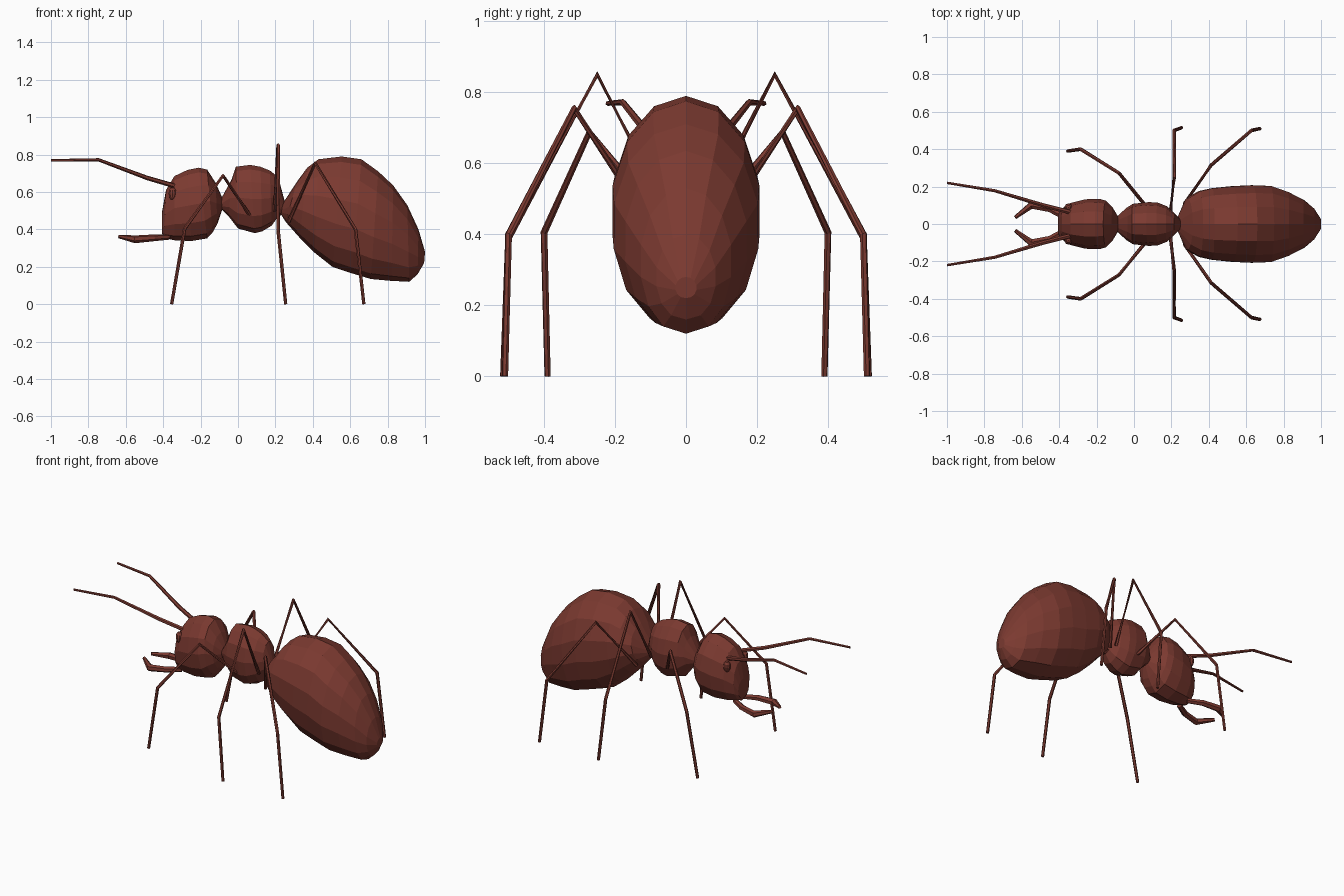
import bpy, bmesh, math
from mathutils import Vector

if "Cube" in bpy.data.objects:
    bpy.data.objects.remove(bpy.data.objects["Cube"])

shell = bpy.data.materials.new("red_brown_shell")
shell.diffuse_color = (0.2, 0.042, 0.03, 1)
shell.use_nodes = True
shell.node_tree.nodes["Principled BSDF"].inputs["Base Color"].default_value = shell.diffuse_color


def skin(name, rings):
    """Join rings of points into a closed, flat-faced body."""
    bm = bmesh.new()
    loops = [[bm.verts.new(p) for p in ring] for ring in rings]
    n = len(loops[0])
    for a, b in zip(loops, loops[1:]):
        for i in range(n):
            j = (i + 1) % n
            bm.faces.new((a[i], a[j], b[j], b[i]))
    bm.faces.new(loops[0])
    bm.faces.new(loops[-1])
    bmesh.ops.recalc_face_normals(bm, faces=bm.faces)
    mesh = bpy.data.meshes.new(name)
    bm.to_mesh(mesh)
    bm.free()
    mesh.materials.append(shell)
    ob = bpy.data.objects.new(name, mesh)
    bpy.context.collection.objects.link(ob)
    return ob


def loft(name, sections, sides=14, square=0.85):
    """Each section: top x, top z, bottom x, bottom z, half width."""
    rings = []
    for xt, zt, xb, zb, w in sections:
        top, low = Vector((xt, 0, zt)), Vector((xb, 0, zb))
        mid, half = (top + low) / 2, (top - low) / 2
        ring = []
        for i in range(sides):
            a = 2 * math.pi * i / sides
            c, s = math.cos(a), math.sin(a)
            if c < 0:  # fuller underside
                s = math.copysign(abs(s) ** square, s)
            ring.append(mid + half * c + Vector((0, w * s, 0)))
        rings.append(ring)
    return skin(name, rings)


def tube(name, points, radii, side, sides=6):
    """Tapered limb along a path; side = -1 or 1 mirrors it in y."""
    pts = [Vector((x, y * side, z)) for x, y, z in points]
    rings = []
    for i, p in enumerate(pts):
        d = Vector((0, 0, 0))
        if i > 0:
            d += (p - pts[i - 1]).normalized()
        if i < len(pts) - 1:
            d += (pts[i + 1] - p).normalized()
        d.normalize()
        u = d.cross(Vector((0.3, side, 0.1))).normalized()
        v = d.cross(u)
        rings.append([p + radii[i] * (u * math.cos(2 * math.pi * k / sides)
                                      + v * math.sin(2 * math.pi * k / sides))
                      for k in range(sides)])
    return skin(name, rings)


# Three body sections
loft("head", [
    (-.08, .56, -.085, .505, .035), (-.12, .65, -.11, .43, .09),
    (-.165, .72, -.135, .385, .125), (-.21, .73, -.165, .352, .135),
    (-.27, .718, -.25, .338, .132), (-.34, .685, -.34, .342, .112),
    (-.385, .61, -.395, .355, .08), (-.405, .50, -.405, .375, .055)], 12)
loft("thorax", [
    (-.09, .565, -.09, .51, .04), (-.035, .665, -.05, .47, .085),
    (-.012, .735, .0, .405, .108), (.065, .745, .09, .38, .117),
    (.12, .735, .13, .39, .115), (.17, .715, .18, .42, .095),
    (.215, .68, .215, .47, .06), (.25, .55, .24, .48, .03)], 12)
loft("abdomen", [
    (.24, .54, .23, .48, .04), (.315, .655, .255, .44, .14),
    (.37, .73, .33, .355, .18), (.43, .775, .41, .275, .196),
    (.555, .79, .505, .20, .207), (.66, .775, .61, .165, .212),
    (.75, .71, .71, .135, .208), (.83, .635, .82, .125, .175),
    (.905, .53, .915, .12, .13), (.965, .40, .96, .16, .085),
    (1.0, .28, .995, .22, .03)])

# Leg paths: hip, knee, ankle, foot
legs = {
    "front_leg": [(.06, .10, .48), (-.08, .272, .688), (-.285, .4, .405), (-.355, .39, 0)],
    "middle_leg": [(.195, .07, .50), (.215, .25, .85), (.215, .5, .39), (.255, .515, 0)],
    "hind_leg": [(.27, .11, .44), (.413, .315, .755), (.628, .5, .4), (.673, .51, 0)],
}
for side, word in ((-1, "right"), (1, "left")):
    for leg, path in legs.items():
        tube(f"{word}_{leg}", path, (.01, .01, .01, .009), side)
    tube(f"{word}_antenna", [(-.33, .06, .63), (-.485, .1, .675),
                             (-.745, .178, .772), (-1, .22, .769)],
         (.013, .012, .009, .007), side)
    tube(f"{word}_mandible", [(-.37, .035, .36), (-.45, .08, .355),
                              (-.55, .1, .347), (-.635, .035, .362)],
         (.015, .018, .021, .01), side)

    # Low bulging eye on the side of the head
    bpy.ops.mesh.primitive_uv_sphere_add(segments=10, ring_count=6,
                                         location=(-.35, side * .088, .592))
    eye = bpy.context.object
    eye.name = f"{word}_eye"
    eye.scale = (.022, .022, .035)
    eye.data.materials.append(shell)
